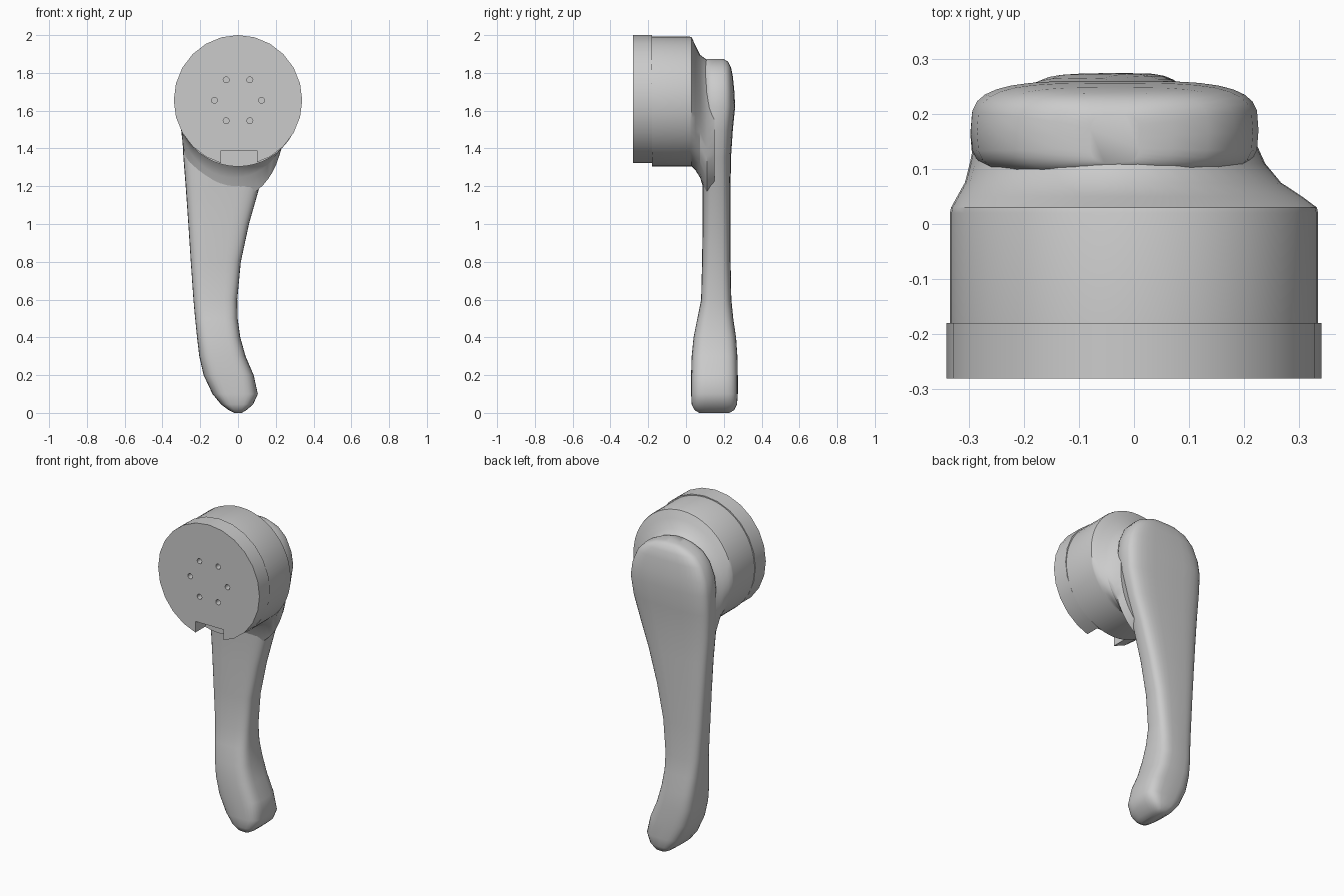
import bpy, bmesh, math
from mathutils import Vector

cube = bpy.data.objects.get("Cube")
if cube:
    bpy.data.objects.remove(cube, do_unlink=True)

grey = bpy.data.materials.new("satin_grey")
grey.use_nodes = True
grey.diffuse_color = (0.6, 0.6, 0.6, 1)
grey.node_tree.nodes["Principled BSDF"].inputs["Base Color"].default_value = grey.diffuse_color


def loft(name, rings, angle=40):
    """Bridge a list of closed rings, cap both ends and smooth-shade."""
    bm = bmesh.new()
    loops = [[bm.verts.new(p) for p in ring] for ring in rings]
    n = len(loops[0])
    for a, b in zip(loops, loops[1:]):
        for i in range(n):
            j = (i + 1) % n
            bm.faces.new((a[i], a[j], b[j], b[i]))
    bm.faces.new(loops[0])
    bm.faces.new(loops[-1])
    bmesh.ops.recalc_face_normals(bm, faces=bm.faces)
    mesh = bpy.data.meshes.new(name)
    bm.to_mesh(mesh)
    bm.free()
    mesh.materials.append(grey)
    obj = bpy.data.objects.new(name, mesh)
    bpy.context.collection.objects.link(obj)
    shade(obj, angle)
    return obj


def shade(obj, angle):
    bpy.ops.object.select_all(action="DESELECT")
    obj.select_set(True)
    bpy.context.view_layer.objects.active = obj
    bpy.ops.object.shade_smooth_by_angle(angle=math.radians(angle))


def ellipse(y, cx, cz, rx, rz, n=24):
    """Upright ellipse facing the y axis."""
    turns = [math.tau * i / n for i in range(n)]
    return [Vector((cx + rx * math.cos(t), y, cz + rz * math.sin(t))) for t in turns]


def section(z, left, right, front, back, n=32, power=3.6):
    """Horizontal rounded-rectangle slice of the lever."""
    def soft(v):
        return math.copysign(abs(v) ** (2 / power), v)
    cx, cy = (left + right) / 2, (front + back) / 2
    hx, hy = (right - left) / 2, (back - front) / 2
    turns = [math.tau * i / n for i in range(n)]
    return [Vector((cx + hx * soft(math.cos(t)), cy + hy * soft(math.sin(t)), z)) for t in turns]


def cut(target, cutter):
    mod = target.modifiers.new("cut", "BOOLEAN")
    mod.operation = "DIFFERENCE"
    mod.solver = "EXACT"
    mod.object = cutter
    bpy.context.view_layer.objects.active = target
    bpy.ops.object.modifier_apply(modifier=mod.name)
    bpy.data.objects.remove(cutter, do_unlink=True)


HUB_Z = 1.655

# Hub with its skirt flowing into the lever: y, centre x, centre z, radii
loft("hub", [ellipse(*r, n=48) for r in (
    (-0.18, 0, 1.648, 0.334, 0.344),
    (0.02, 0, 1.648, 0.334, 0.344),
    (0.03, 0, 1.647, 0.332, 0.342),
    (0.05, -0.008, 1.615, 0.313, 0.33),
    (0.075, -0.02, 1.57, 0.287, 0.325),
    (0.11, -0.03, 1.5, 0.268, 0.37),
    (0.15, -0.035, 1.5, 0.255, 0.35))], 30)

# Front collar with a notch in the rim and a circle of small sockets
collar = loft("front_collar", [ellipse(y, 0, HUB_Z, 0.34, 0.345) for y in (-0.28, -0.18)])
cut(collar, loft("notch_cutter", [
    [(x, y, z) for x, z in ((-0.09, 1.2), (0.1, 1.2), (0.1, 1.39), (-0.09, 1.39))]
    for y in (-0.4, -0.181)]))
for i in range(6):
    a = math.tau * i / 6
    x, z = 0.125 * math.cos(a), HUB_Z + 0.125 * math.sin(a)
    cut(collar, loft("socket_cutter", [ellipse(y, x, z, 0.016, 0.016, 10) for y in (-0.3, -0.24)]))
shade(collar, 40)

# Lever slices from foot to rounded head: z, left, right, front, back
loft("lever", [section(*s) for s in (
    (0.0, -0.02, 0.02, 0.07, 0.23),
    (0.015, -0.05, 0.045, 0.045, 0.255),
    (0.045, -0.09, 0.08, 0.03, 0.27),
    (0.1, -0.135, 0.105, 0.027, 0.274),
    (0.2, -0.182, 0.083, 0.027, 0.274),
    (0.3, -0.205, 0.04, 0.03, 0.272),
    (0.4, -0.217, 0.012, 0.04, 0.265),
    (0.5, -0.227, -0.002, 0.06, 0.25),
    (0.6, -0.236, -0.004, 0.08, 0.24),
    (0.8, -0.25, 0.015, 0.085, 0.236),
    (1.0, -0.263, 0.058, 0.088, 0.236),
    (1.2, -0.277, 0.115, 0.088, 0.236),
    (1.35, -0.289, 0.168, 0.08, 0.238),
    (1.5, -0.297, 0.212, 0.08, 0.248),
    (1.62, -0.296, 0.226, 0.08, 0.26),
    (1.7, -0.285, 0.216, 0.08, 0.256),
    (1.78, -0.252, 0.183, 0.085, 0.248),
    (1.83, -0.205, 0.135, 0.09, 0.238),
    (1.86, -0.14, 0.07, 0.1, 0.222),
    (1.873, -0.08, 0.01, 0.11, 0.2))], 60)
